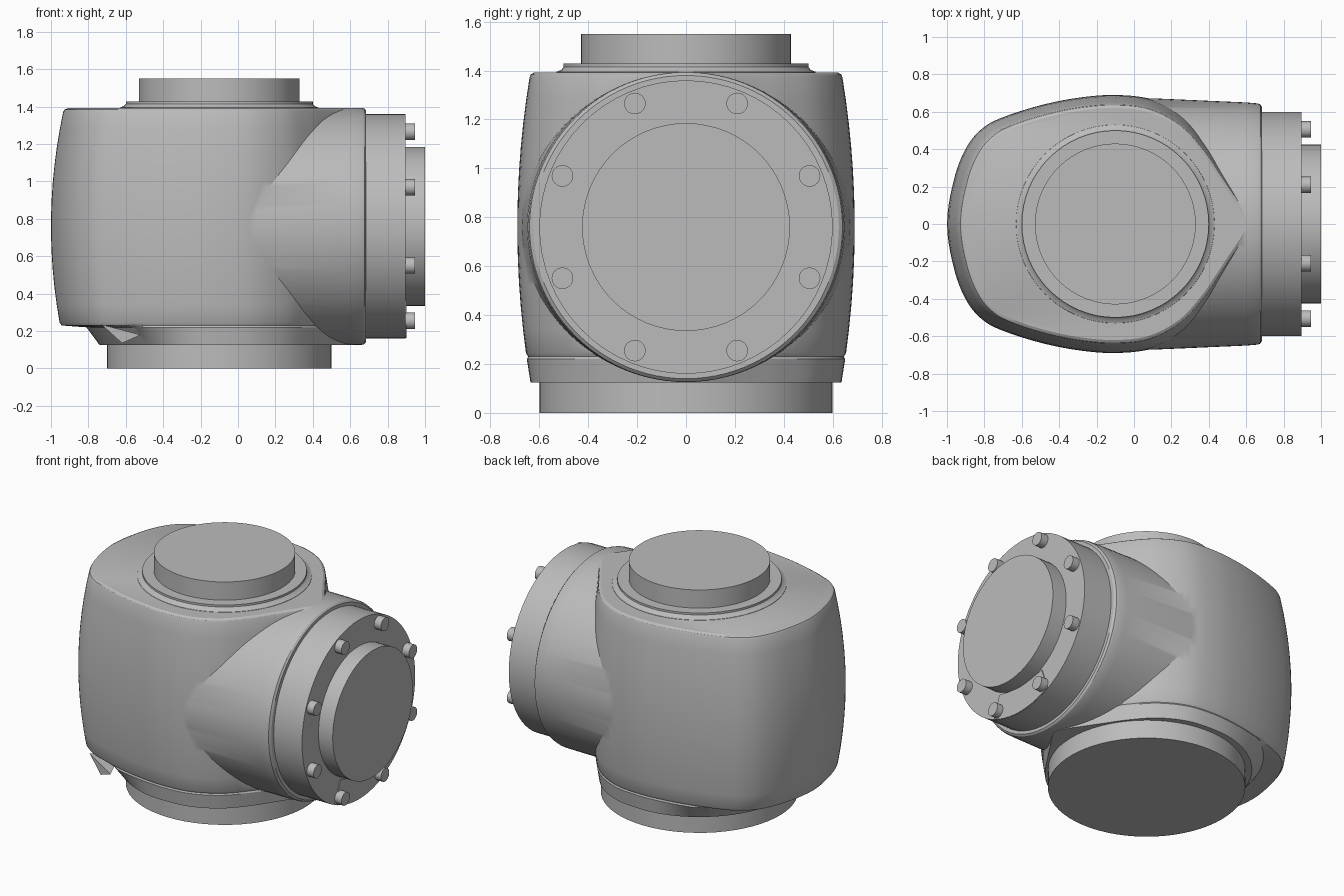
import bpy, bmesh
from math import sin, cos, pi, hypot, radians
from mathutils import Matrix, Vector

old = bpy.data.objects.get("Cube")
if old:
    bpy.data.objects.remove(old)

GREY = (0.5, 0.5, 0.5, 1)
mat = bpy.data.materials.new("cast grey")
mat.use_nodes = True
mat.diffuse_color = GREY
mat.node_tree.nodes["Principled BSDF"].inputs["Base Color"].default_value = GREY

AXIS_X, MID_Z = -0.1, 0.76      # vertical axis and height of the side axis


def finish(name, bm):
    bmesh.ops.recalc_face_normals(bm, faces=bm.faces[:])
    me = bpy.data.meshes.new(name)
    bm.to_mesh(me)
    bm.free()
    me.materials.append(mat)
    ob = bpy.data.objects.new(name, me)
    bpy.context.collection.objects.link(ob)
    return ob


def smooth(ob, angle=35):
    bpy.ops.object.select_all(action='DESELECT')
    ob.select_set(True)
    bpy.context.view_layer.objects.active = ob
    bpy.ops.object.shade_smooth_by_angle(angle=radians(angle))


def loft(name, rings):
    """Skin closed rings of equal length and cap both ends."""
    bm = bmesh.new()
    loops = [[bm.verts.new(p) for p in ring] for ring in rings]
    n = len(loops[0])
    for a, b in zip(loops, loops[1:]):
        for i in range(n):
            j = (i + 1) % n
            bm.faces.new((a[i], a[j], b[j], b[i]))
    bm.faces.new(loops[0])
    bm.faces.new(loops[-1])
    return finish(name, bm)


def turned_z(name, profile, n=64):
    return loft(name, [[(AXIS_X + r * cos(2 * pi * i / n), r * sin(2 * pi * i / n), z)
                        for i in range(n)] for r, z in profile])


def turned_x(name, profile, y=0, z=MID_Z, n=64):
    """Profile rows are x, half width, half height."""
    return loft(name, [[(x, y + w * cos(2 * pi * i / n), z + h * sin(2 * pi * i / n))
                        for i in range(n)] for x, w, h in profile])


# Housing outline: blunt rear, round flanks, concave flare towards the side flange
half = [(-1, 0), (-.96, .25), (-.89, .42), (-.8, .52), (-.69, .575), (-.5, .635),
        (-.3, .675), (-.1, .69), (.1, .665), (.28, .57), (.41, .43), (.5, .3),
        (.58, .18), (.66, .06), (.68, 0)]
outline = half + [(x, -y) for x, y in half[-2:0:-1]]


def spline(points, steps=5):
    out, n = [], len(points)
    for i in range(n):
        a, b, c, d = (Vector(points[(i + k) % n]) for k in (-1, 0, 1, 2))
        for s in range(steps):
            t = s / steps
            out.append(0.5 * (2 * b + (c - a) * t + (2 * a - 5 * b + 4 * c - d) * t * t
                              + (3 * b - a - 3 * c + d) * t ** 3))
    return out


curve = spline(outline)


def housing_ring(z, shrink=1.0, rear_limit=9):
    s = shrink * (1 - 0.077 * ((z - MID_Z) / 0.63) ** 2)
    ring = []
    for p in curve:
        x, y = (p.x - AXIS_X) * s, p.y * s
        if x < 0:
            k = min(1, rear_limit / hypot(x, y))
            x, y = x * k, y * k
        ring.append((AXIS_X + x, y, z))
    return ring


# Housing: undercut rear foot, bulged walls, rounded top edge
rings = [housing_ring(.125, 1, .64), housing_ring(.22, 1, .71), housing_ring(.23, .99)]
rings += [housing_ring(.245 + i * 0.094) for i in range(13)]
rings += [housing_ring(1.384, .995), housing_ring(1.393, .975)]
housing = loft("housing", rings)

# Side barrel, tapering to its flange, merged into the housing
barrel = turned_x("side_barrel", [(-.1, .675, .625), (.1, .672, .63), (.6, .65, .634),
                                  (.66, .645, .634), (.675, .64, .63), (.685, .625, .62)], n=96)
union = housing.modifiers.new("merge", 'BOOLEAN')
union.operation = 'UNION'
union.solver = 'EXACT'
union.object = barrel
bpy.context.view_layer.objects.active = housing
bpy.ops.object.modifier_apply(modifier=union.name)
bpy.data.objects.remove(barrel)
smooth(housing, 30)

# Bottom and top shafts with the top collar
smooth(turned_z("bottom_shaft", [(.6, 0), (.6, .14)]))
smooth(turned_z("top_collar", [(.535, 1.38), (.53, 1.395), (.51, 1.403), (.5, 1.415),
                               (.5, 1.428)]))
smooth(turned_z("top_shaft", [(.43, 1.42), (.43, 1.55)]))

# Side flange and shaft
smooth(turned_x("side_flange", [(.67, .6, .6), (.895, .6, .6)]))
smooth(turned_x("side_shaft", [(.88, .425, .425), (1, .425, .425)]))

# Flange bolts
for i in range(8):
    a = pi / 8 + i * pi / 4
    smooth(turned_x(f"bolt_{i + 1}", [(.88, .044, .044), (.945, .044, .044)],
                    .547 * cos(a), MID_Z + .547 * sin(a), 24))

# Thin plate at the foot of the flange, following its rim
rim = [(.598 * sin(t), MID_Z - .598 * cos(t)) for t in
       (radians(-25 + 5 * i) for i in range(11))]
plate = rim + [(.2, .365), (.1, .345), (0, .335), (-.1, .345), (-.2, .365)]
loft("flange_plate", [[(x, y, z) for y, z in plate] for x in (.892, .901)])

# Small pointed lug under the front rear corner
lug = bmesh.new()
for co in [(-.73, -.53, .235), (-.52, -.61, .18), (-.62, -.57, .135), (-.6, -.4, .2)]:
    lug.verts.new(co)
bmesh.ops.convex_hull(lug, input=lug.verts[:])
finish("corner_lug", lug)
